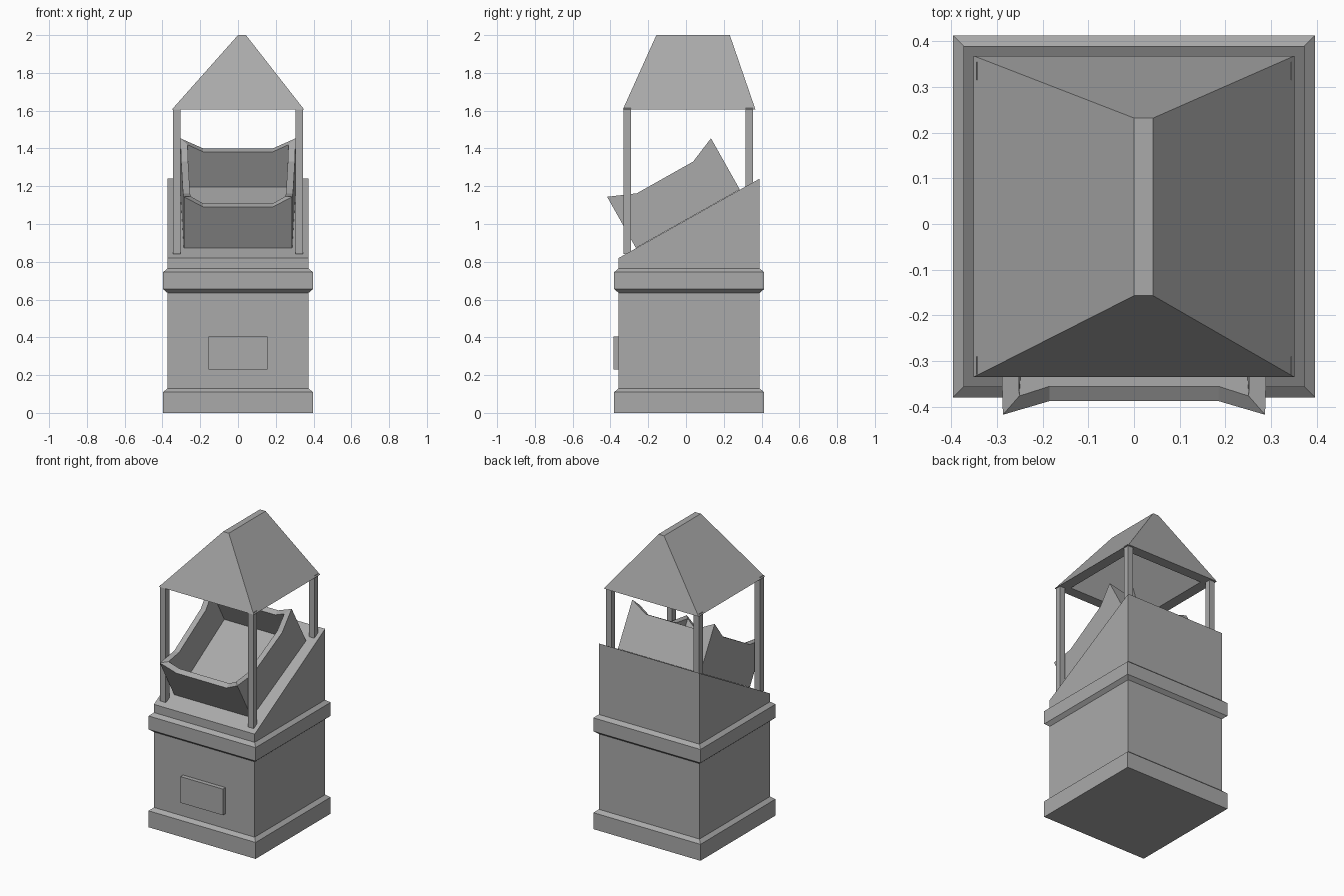
import bpy, bmesh
from math import atan2
from mathutils import Vector, Matrix

if "Cube" in bpy.data.objects:
    bpy.data.objects.remove(bpy.data.objects["Cube"], do_unlink=True)

GREY = (0.4, 0.4, 0.4, 1)
stone = bpy.data.materials.new("plain grey")
stone.use_nodes = True
stone.diffuse_color = GREY
stone.node_tree.nodes["Principled BSDF"].inputs["Base Color"].default_value = GREY


def loft(name, loops, matrix=None):
    """Bridge equal-length point loops in order and cap both ends."""
    bm = bmesh.new()
    rings = [[bm.verts.new(p) for p in loop] for loop in loops]
    n = len(rings[0])
    for a, b in zip(rings, rings[1:]):
        for i in range(n):
            j = (i + 1) % n
            bm.faces.new((a[i], a[j], b[j], b[i]))
    bm.faces.new(rings[0][::-1])
    bm.faces.new(rings[-1])
    bmesh.ops.recalc_face_normals(bm, faces=bm.faces)
    if matrix:
        bm.transform(matrix)
    mesh = bpy.data.meshes.new(name)
    bm.to_mesh(mesh)
    bm.free()
    mesh.materials.append(stone)
    obj = bpy.data.objects.new(name, mesh)
    bpy.context.collection.objects.link(obj)
    return obj


def rect(x0, x1, y0, y1, z0, z1=None):
    """Rectangle loop; z0 is the front height, z1 the back height."""
    z1 = z0 if z1 is None else z1
    return [(x0, y0, z0), (x1, y0, z0), (x1, y1, z1), (x0, y1, z1)]


def box(name, x0, x1, y0, y1, z0, z1):
    return loft(name, [rect(x0, x1, y0, y1, z0), rect(x0, x1, y0, y1, z1)])


# Pedestal: plinth, shaft, moulding and sloped top
CY, WIDE, SLIM = 0.0165, 0.3965, 0.373
FRONT_Z, BACK_Z = 0.82, 1.24


def square(r, z0, z1=None):
    return rect(-r, r, CY - r, CY + r, z0, z1)


steps = [(WIDE, 0), (WIDE, 0.11), (SLIM, 0.13), (SLIM, 0.635),
         (WIDE, 0.655), (WIDE, 0.745), (SLIM, 0.765)]
loft("pedestal", [square(r, z) for r, z in steps] + [square(SLIM, FRONT_Z, BACK_Z)])

# Raised front panel
box("front_panel", -0.157, 0.157, -0.385, -0.35, 0.23, 0.405)

# Corner posts
for side, x in (("right", -0.325), ("left", 0.325)):
    for end, y, z in (("front", -0.31, 0.84), ("back", 0.335, 1.17)):
        box(f"{end}_{side}_post", x - 0.02, x + 0.02, y - 0.02, y + 0.02, z, 1.615)

# Hipped roof, hollow underneath with a flat rim
EAVES = 1.605
loft("roof", [
    rect(0, 0.042, -0.157, 0.232, 2.0),
    rect(-0.351, 0.351, -0.335, 0.368, EAVES),
    rect(-0.28, 0.28, -0.265, 0.298, EAVES),
    rect(0.01, 0.03, -0.11, 0.18, 1.94),
])

# Tilted tray with raised corners, lying on the slope
LENGTH, WALL = 0.631, 0.037


def tray_loop(inset, corner, middle):
    def half_width(v):
        return 0.287 + 0.018 * v / LENGTH - inset
    near, far = inset, LENGTH - inset
    a, b, m = 0.146, 0.488, 0.185
    right = [(-half_width(far), far, corner), (-half_width(b), b, middle),
             (-half_width(a), a, middle), (-half_width(near), near, corner)]
    left = [(-x, y, z) for x, y, z in reversed(right)]
    front = [(-m, near, middle), (m, near, middle)]
    back = [(m, far, middle), (-m, far, middle)]
    return right + front + left + back


tilt = atan2(BACK_Z - FRONT_Z, 2 * SLIM)
place = Matrix.Translation(Vector((0, -0.265, 0.873))) @ Matrix.Rotation(tilt, 4, "X")
loft("tray", [
    tray_loop(0, 0, 0),
    tray_loop(0, 0.311, 0.25),
    tray_loop(WALL, 0.293, 0.25),
    tray_loop(WALL + 0.008, 0.042, 0.042),
], place)
